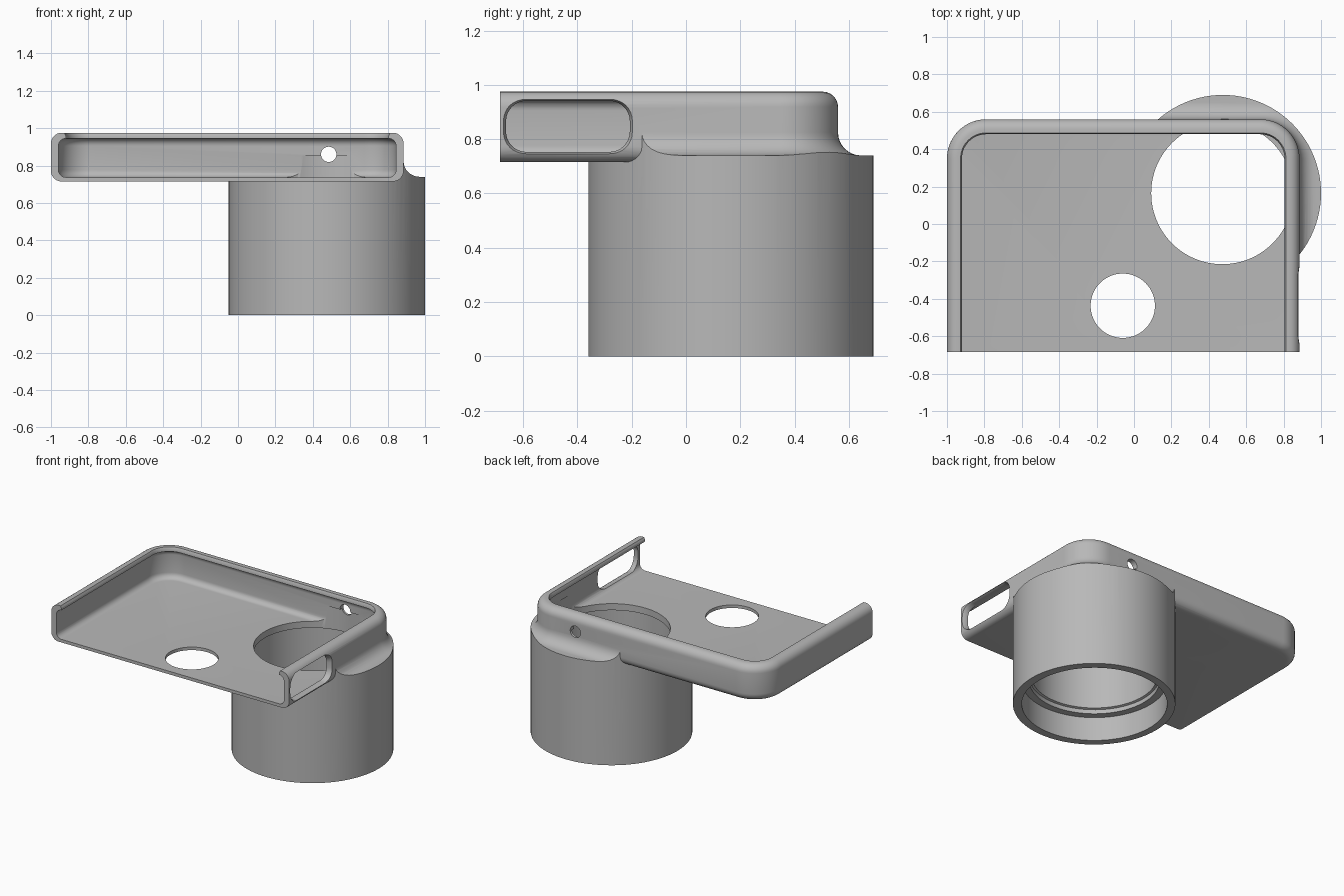
import bpy, bmesh, math
from math import sin, cos, pi

cube = bpy.data.objects.get("Cube")
if cube:
    bpy.data.objects.remove(cube, do_unlink=True)

LEFT, RIGHT, BACK, FRONT = -1.0, 0.885, 0.56, -0.685
LENS_X, LENS_Y = 0.475, 0.165

grey = bpy.data.materials.new("plain_grey")
grey.use_nodes = True
grey.diffuse_color = (0.48, 0.48, 0.48, 1)
grey.node_tree.nodes["Principled BSDF"].inputs["Base Color"].default_value = grey.diffuse_color


def loft(name, rings):
    """Closed solid through equal-length rings of points."""
    bm = bmesh.new()
    loops = [[bm.verts.new(p) for p in ring] for ring in rings]
    for a, b in zip(loops, loops[1:]):
        for i in range(len(a)):
            j = (i + 1) % len(a)
            bm.faces.new((a[i], a[j], b[j], b[i]))
    bm.faces.new(loops[0])
    bm.faces.new(loops[-1])
    bmesh.ops.recalc_face_normals(bm, faces=bm.faces)
    mesh = bpy.data.meshes.new(name)
    bm.to_mesh(mesh)
    bm.free()
    obj = bpy.data.objects.new(name, mesh)
    bpy.context.collection.objects.link(obj)
    mesh.materials.append(grey)
    return obj


def arc(cx, cy, r, start, steps=14):
    return [(cx + r * cos(start + pi / 2 * i / steps),
             cy + r * sin(start + pi / 2 * i / steps)) for i in range(steps + 1)]


def case_ring(inset, z, front=FRONT):
    """Outline with two round back corners and a straight front."""
    r = 0.21 - min(inset, 0.15)
    x0, x1, y1 = LEFT + inset, RIGHT - inset, BACK - inset
    pts = [(x0, front), (x1, front)]
    pts += arc(x1 - r, y1 - r, r, 0) + arc(x0 + r, y1 - r, r, pi / 2)
    return [(x, y, z) for x, y in pts]


def circle(x, y, r, z, n=96):
    return [(x + r * cos(2 * pi * i / n), y + r * sin(2 * pi * i / n), z) for i in range(n)]


def slot_ring(x, grow):
    """Rounded rectangle in a side wall."""
    cy, cz, hy, hz, r = -0.435, 0.847, 0.228 + grow, 0.094 + grow, 0.075 + grow
    pts = []
    for k, (sy, sz) in enumerate(((1, 1), (-1, 1), (-1, -1), (1, -1))):
        pts += arc(cy + sy * (hy - r), cz + sz * (hz - r), r, k * pi / 2, 8)
    return [(x, y, z) for y, z in pts]


def combine(target, tool, operation):
    mod = target.modifiers.new(operation, 'BOOLEAN')
    mod.operation = operation
    mod.solver = 'EXACT'
    mod.object = tool
    bpy.context.view_layer.objects.active = target
    bpy.ops.object.modifier_apply(modifier=mod.name)
    bpy.data.objects.remove(tool, do_unlink=True)


def quarter(steps):
    return [pi / 2 * i / steps for i in range(steps + 1)]


# Case shell with rounded lower and upper edges
BOTTOM, TOP, EDGE = 0.715, 0.975, 0.056
rings = [case_ring(EDGE * (1 - sin(t)), BOTTOM + EDGE * (1 - cos(t))) for t in quarter(7)]
rings += [case_ring(EDGE * (1 - cos(t)), TOP - EDGE * (1 - sin(t))) for t in quarter(7)]
case = loft("case_with_lens_tube", rings)

# Lens tube, its top blended into the case walls by a concave fillet
tube = loft("lens_tube", [circle(LENS_X, LENS_Y, 0.525, z) for z in (0, 0.9)])
FILLET, SHOULDER = 0.085, 0.74
rings = [case_ring(-0.4, -0.1), case_ring(-0.4, SHOULDER)]
rings += [case_ring(-FILLET * (1 - sin(t)), SHOULDER + FILLET * (1 - cos(t)))
          for t in quarter(8)]
rings.append(case_ring(0.004, 0.83))
combine(tube, loft("fillet_form", rings), 'INTERSECT')
combine(case, tube, 'UNION')

# Pocket with rounded floor edge and an overhanging lip, open at the front
FLOOR, ROUND, WALL = 0.737, 0.04, 0.04
OPEN = -0.9
rings = [case_ring(WALL + ROUND * (1 - sin(t)), FLOOR + ROUND * (1 - cos(t)), OPEN)
         for t in quarter(6)]
rings += [case_ring(WALL + ROUND * (1 - cos(t)), 0.945 - ROUND * (1 - sin(t)), OPEN)
          for t in quarter(6)]
rings += [case_ring(0.08, 0.96, OPEN), case_ring(0.07, 0.98, OPEN), case_ring(0.07, 1.1, OPEN)]
combine(case, loft("pocket", rings), 'DIFFERENCE')

# Stepped bore of the lens tube
bore = ((0.47, -0.1), (0.47, 0.17), (0.42, 0.17), (0.42, 0.2), (0.405, 0.205),
        (0.405, 0.69), (0.38, 0.69), (0.38, 0.855))
combine(case, loft("bore", [circle(LENS_X - 0.003, LENS_Y, r, z) for r, z in bore]), 'DIFFERENCE')

# Round window in the floor
combine(case, loft("floor_window", [circle(-0.06, -0.437, 0.172, z, 64) for z in (0.6, 0.8)]),
        'DIFFERENCE')

# Small round hole through the back wall
rings = [[(x, y, z) for x, z, _ in circle(0.485, 0.86, 0.041, 0, 32)] for y in (0.4, 0.7)]
combine(case, loft("back_hole", rings), 'DIFFERENCE')

# Side slot with a flared outer edge
rings = [slot_ring(0.78, 0), slot_ring(0.865, 0), slot_ring(0.89, 0.012), slot_ring(1.0, 0.012)]
combine(case, loft("side_slot", rings), 'DIFFERENCE')

# Smooth shading with sharp rims
bpy.ops.object.select_all(action='DESELECT')
case.select_set(True)
bpy.context.view_layer.objects.active = case
bpy.ops.object.shade_smooth_by_angle(angle=math.radians(32))
